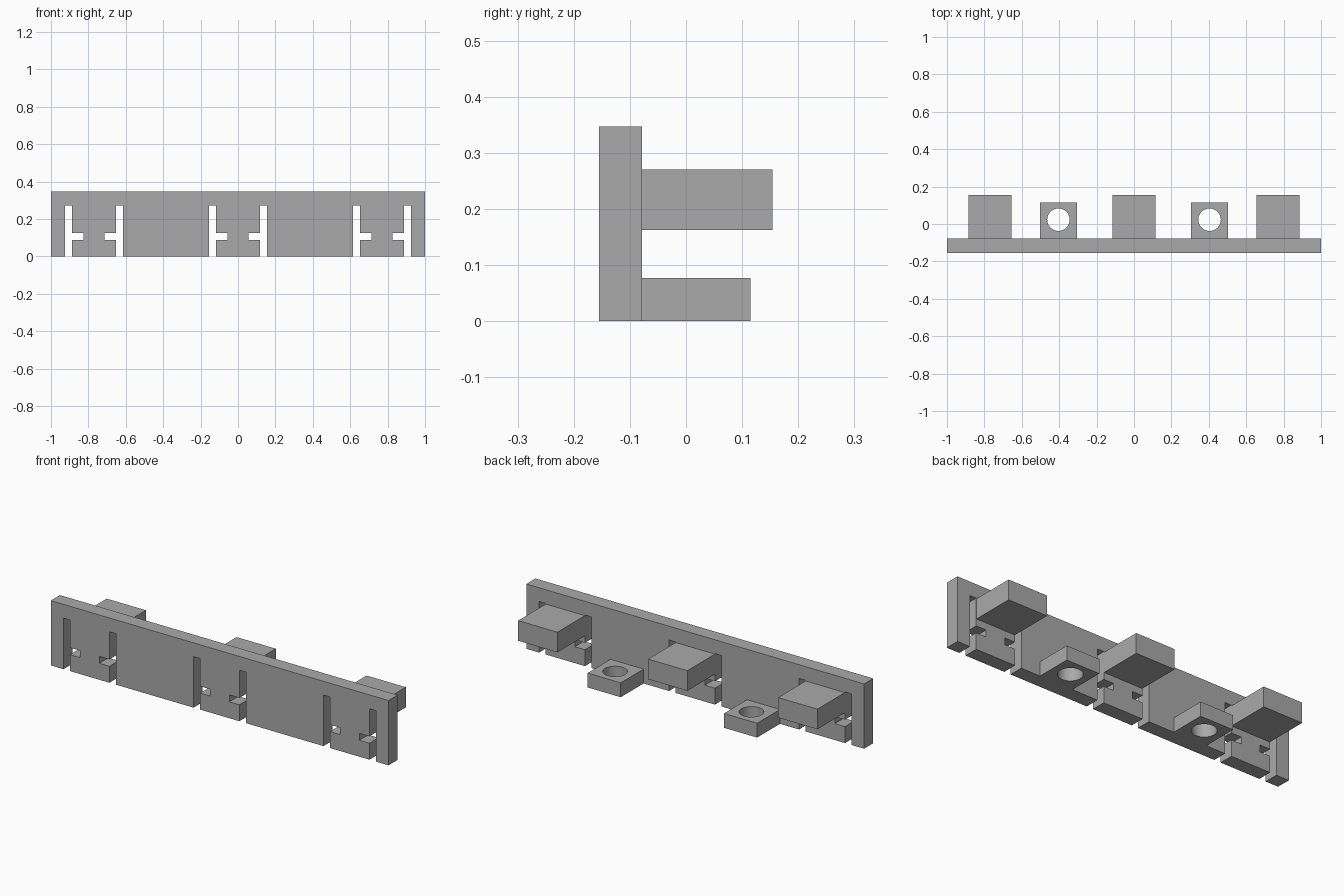
import bpy, bmesh, math
from mathutils import Matrix

cube = bpy.data.objects.get("Cube")
if cube:
    bpy.data.objects.remove(cube, do_unlink=True)

grey = bpy.data.materials.new("plain grey")
grey.use_nodes = True
grey.diffuse_color = (0.4, 0.4, 0.4, 1)
grey.node_tree.nodes["Principled BSDF"].inputs["Base Color"].default_value = (0.4, 0.4, 0.4, 1)

FRONT, PLATE_BACK = -0.155, -0.078
HEIGHT = 0.347
CLIPS = (-0.77, 0, 0.77)


def finish(bm, name):
    bmesh.ops.recalc_face_normals(bm, faces=bm.faces)
    mesh = bpy.data.meshes.new(name)
    bm.to_mesh(mesh)
    bm.free()
    mesh.materials.append(grey)
    obj = bpy.data.objects.new(name, mesh)
    bpy.context.collection.objects.link(obj)
    return obj


def extrude_profile(name, points, y0, y1):
    """Extrude an x-z outline along y."""
    bm = bmesh.new()
    face = bm.faces.new([bm.verts.new((x, y0, z)) for x, z in points])
    grown = bmesh.ops.extrude_face_region(bm, geom=[face])["geom"]
    moved = [v for v in grown if isinstance(v, bmesh.types.BMVert)]
    bmesh.ops.translate(bm, verts=moved, vec=(0, y1 - y0, 0))
    return finish(bm, name)


def box(name, x, half, y0, y1, z0, z1):
    return extrude_profile(name, [(x - half, z0), (x + half, z0), (x + half, z1), (x - half, z1)], y0, y1)


# Front plate: slots open at the bottom, each with a side notch in the tongue
half_slot = [(0.155, 0), (0.155, 0.273), (0.117, 0.273), (0.117, 0.125),
             (0.057, 0.125), (0.057, 0.088), (0.117, 0.088), (0.117, 0)]
outline = [(-1, HEIGHT), (-1, 0)]
for cx in CLIPS:
    outline += [(cx - x, z) for x, z in half_slot]
    outline += [(cx + x, z) for x, z in reversed(half_slot)]
outline += [(1, 0), (1, HEIGHT)]
extrude_profile("front_plate", outline, FRONT, PLATE_BACK)

# Rear blocks above the tongues
for side, cx in zip(("right", "middle", "left"), CLIPS):
    box(side + "_block", cx, 0.116, PLATE_BACK, 0.154, 0.162, 0.27)

# Mounting tabs with round screw holes
for side, cx in (("right", -0.404), ("left", 0.404)):
    tab = box(side + "_mounting_tab", cx, 0.098, PLATE_BACK, 0.115, 0, 0.077)
    bm = bmesh.new()
    bmesh.ops.create_cone(bm, cap_ends=True, segments=48, radius1=0.06, radius2=0.06,
                          depth=0.3, matrix=Matrix.Translation((cx, 0.023, 0.04)))
    cutter = finish(bm, side + "_hole_cutter")
    mod = tab.modifiers.new("hole", "BOOLEAN")
    mod.operation, mod.solver, mod.object = "DIFFERENCE", "EXACT", cutter
    bpy.ops.object.select_all(action="DESELECT")
    tab.select_set(True)
    bpy.context.view_layer.objects.active = tab
    bpy.ops.object.modifier_apply(modifier="hole")
    bpy.data.objects.remove(cutter, do_unlink=True)
    bpy.ops.object.shade_smooth_by_angle(angle=math.radians(30))
